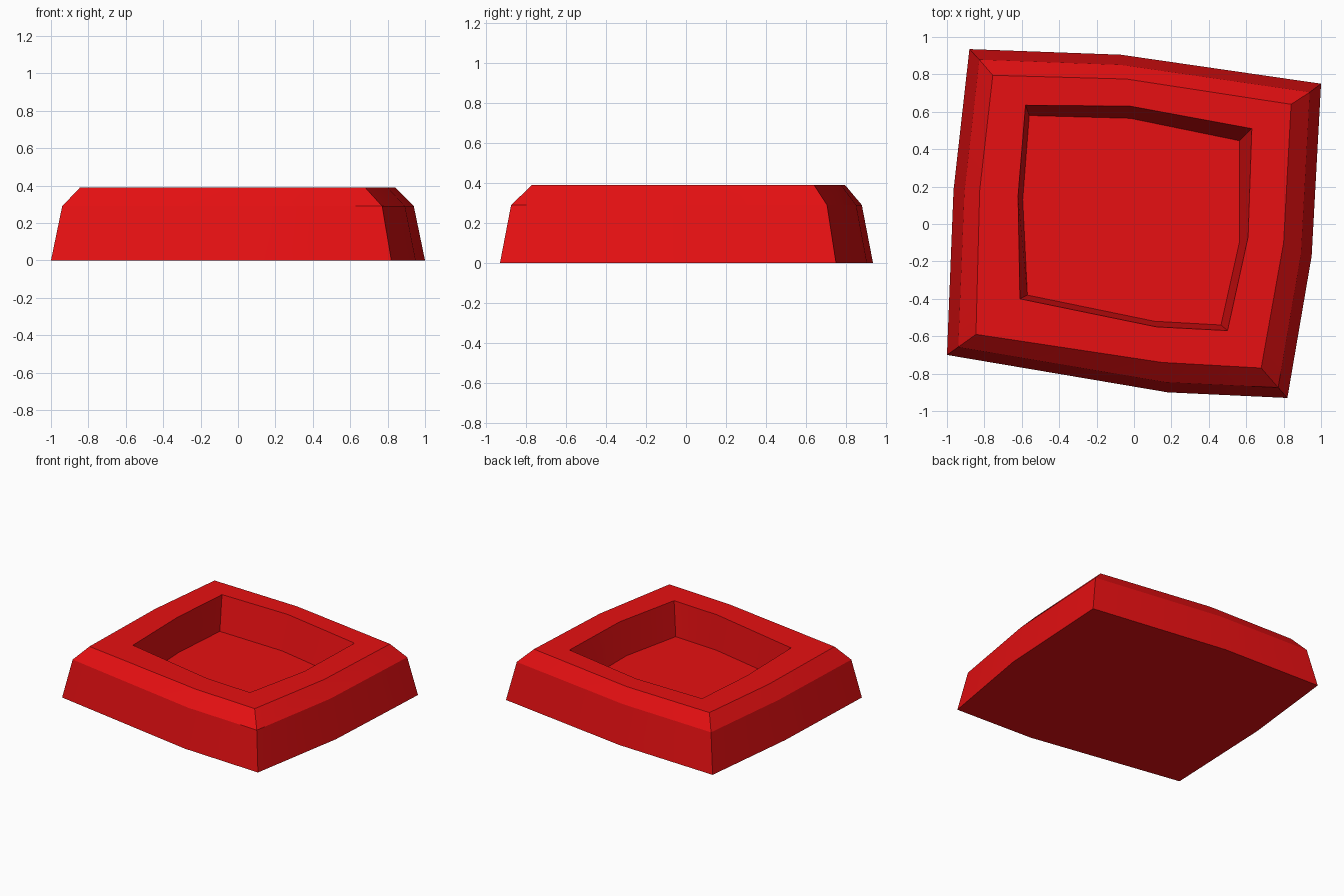
import bpy
import bmesh
import math

default_cube = bpy.data.objects.get("Cube")
if default_cube:
    bpy.data.objects.remove(default_cube, do_unlink=True)


def make_material(name, colour):
    material = bpy.data.materials.new(name)
    material.use_nodes = True
    material.diffuse_color = colour
    shader = material.node_tree.nodes["Principled BSDF"]
    shader.inputs["Base Color"].default_value = colour
    return material


def loft_rings(name, rings, material):
    """Join a stack of (outline, height) rings and cap both ends."""
    bm = bmesh.new()
    loops = [[bm.verts.new((x, y, height)) for x, y in outline]
             for outline, height in rings]
    for lower, upper in zip(loops, loops[1:]):
        count = len(lower)
        for i in range(count):
            j = (i + 1) % count
            bm.faces.new((lower[i], lower[j], upper[j], upper[i]))
    bm.faces.new(list(reversed(loops[0])))
    bm.faces.new(loops[-1])
    bmesh.ops.recalc_face_normals(bm, faces=bm.faces)
    mesh = bpy.data.meshes.new(name)
    bm.to_mesh(mesh)
    bm.free()
    mesh.materials.append(material)
    part = bpy.data.objects.new(name, mesh)
    bpy.context.collection.objects.link(part)
    return part


def scaled(outline, factor):
    return [(x * factor, y * factor) for x, y in outline]


# Uneven outlines, each counter-clockwise from the front left corner
base = [(-1, -.7), (.18, -.9), (.82, -.93), (.95, -.17),
        (1, .75), (-.07, .905), (-.88, .935), (-.965, .18)]
top_edge = [(-.845, -.59), (.15, -.74), (.68, -.77), (.8, -.1),
            (.84, .64), (-.04, .775), (-.755, .795), (-.825, .18)]
recess_rim = [(-.61, -.4), (.12, -.55), (.5, -.57), (.61, -.07),
              (.63, .51), (-.02, .63), (-.58, .635), (-.62, .15)]
recess_floor = [(-.57, -.38), (.11, -.52), (.465, -.54), (.565, -.09),
                (.565, .445), (-.02, .565), (-.56, .58), (-.595, .13)]

floor_height, shoulder_height, top_height = .135, .29, .39

# Tapered block with a bevelled shoulder and a sunken tray
red = make_material("red", (.8, .005, .006, 1))
tray = loft_rings("recessed_block", [
    (base, 0),
    (scaled(base, .94), shoulder_height),
    (top_edge, top_height),
    (recess_rim, top_height),
    (recess_floor, floor_height),
], red)

# Soft bends along the sides, crisp corners and bevels
bpy.ops.object.select_all(action="DESELECT")
tray.select_set(True)
bpy.context.view_layer.objects.active = tray
bpy.ops.object.shade_smooth_by_angle(angle=math.radians(20))
